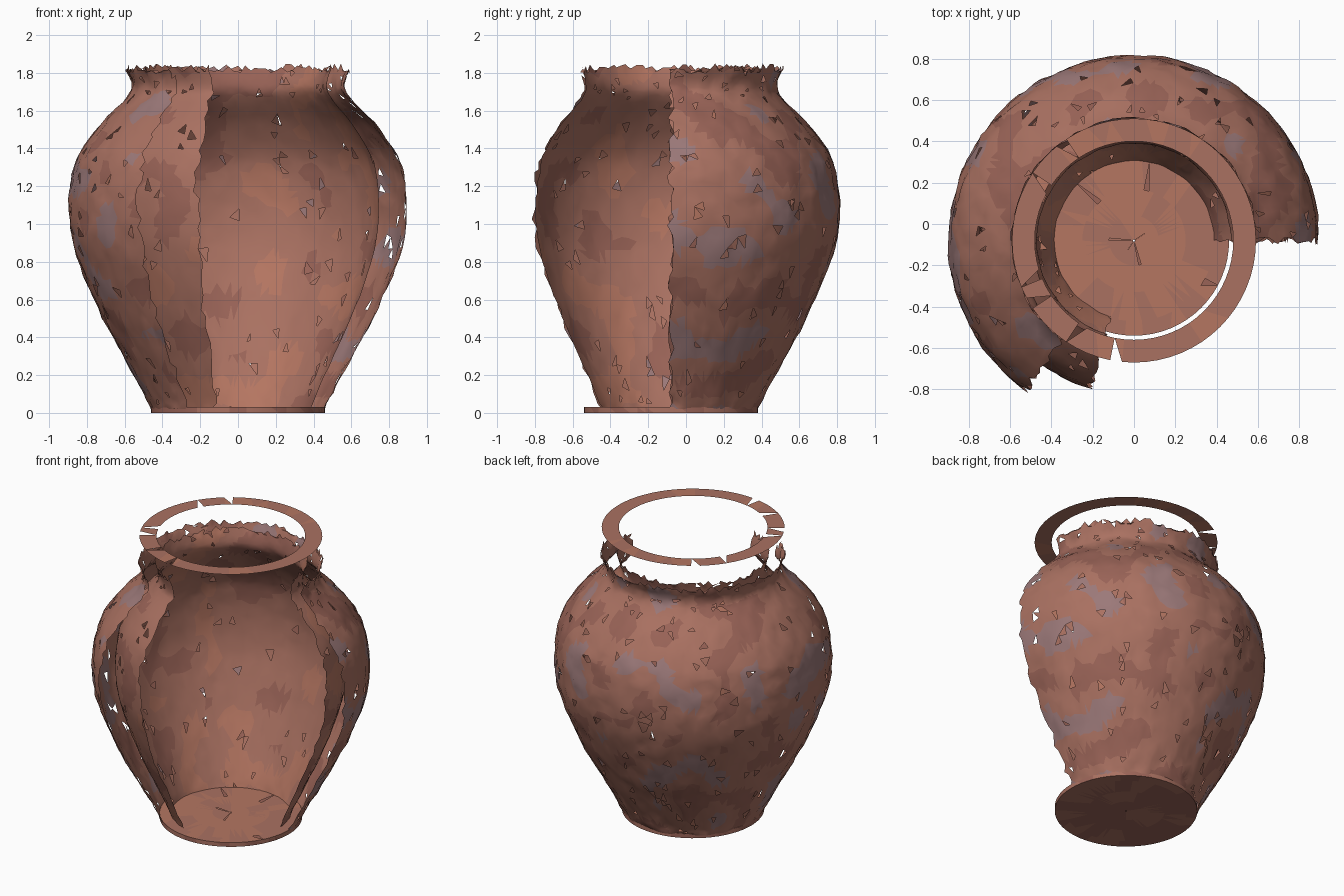
import bpy, bmesh, math, random
from mathutils import Vector, noise

if "Cube" in bpy.data.objects:
    bpy.data.objects.remove(bpy.data.objects["Cube"])

random.seed(4)
CY = -0.08  # axis of the pot, offset because the front is broken away


def mat(name, c):
    m = bpy.data.materials.new(name)
    m.diffuse_color = (*c, 1)
    m.use_nodes = True
    m.node_tree.nodes["Principled BSDF"].inputs["Base Color"].default_value = m.diffuse_color
    return m


CLAY = mat("clay", (0.40, 0.165, 0.12))
DARK = mat("dark_clay", (0.32, 0.125, 0.095))
BLUE = mat("blue_glaze", (0.33, 0.19, 0.19))
WARM = mat("warm_clay", (0.46, 0.18, 0.12))

# wall profile (radius, height)
PROFILE = [(0.46, 0.02), (0.50, 0.10), (0.61, 0.30), (0.72, 0.50), (0.81, 0.70),
           (0.88, 0.90), (0.90, 1.08), (0.885, 1.25), (0.84, 1.38), (0.73, 1.53),
           (0.60, 1.66), (0.565, 1.73), (0.595, 1.83)]


def on_profile(t):
    """Catmull-Rom point on the profile, t in 0..len-1."""
    n = len(PROFILE) - 1
    t = min(max(t, 0), n)
    i = min(int(t), n - 1)
    u = t - i
    p = [Vector(PROFILE[min(max(k, 0), n)]) for k in (i - 1, i, i + 1, i + 2)]
    return 0.5 * (2 * p[1] + (p[2] - p[0]) * u + (2 * p[0] - 5 * p[1] + 4 * p[2] - p[3]) * u * u
                  + (3 * p[1] - p[0] - 3 * p[2] + p[3]) * u ** 3)


def finish(bm, name, mats, holes):
    """Triangulate, chip small holes, tint by noise and shade smooth."""
    bmesh.ops.triangulate(bm, faces=bm.faces[:])
    gone = [f for f in bm.faces if random.random() < holes]
    bmesh.ops.delete(bm, geom=gone, context='FACES')
    for f in bm.faces:
        f.smooth = True
        v = noise.noise(f.calc_center_median() * 4)
        f.material_index = 0 if abs(v) < 0.28 else (1 if v > 0 else len(mats) - 1)
    me = bpy.data.meshes.new(name)
    bm.to_mesh(me)
    bm.free()
    for m in mats:
        me.materials.append(m)
    ob = bpy.data.objects.new(name, me)
    bpy.context.collection.objects.link(ob)
    return ob


def shell(name, scale, a0, a1, segs, rows, relief, mats, holes):
    """Broken wall swept from angle a0 to a1 with ragged edges."""
    bm = bmesh.new()
    n = len(PROFILE) - 1
    grid = []
    for j in range(rows + 1):
        row = []
        for i in range(segs + 1):
            ragged = 0.35 if 0 < i < segs else 0.5
            a = math.radians(a0 + (a1 - a0) * (i + random.uniform(-ragged, ragged)) / segs)
            dj = random.uniform(-0.3, 0.3) if 0 < j < rows else 0
            r, z = on_profile((j + dj) * n / rows)
            if j == rows:
                z += random.uniform(-0.035, 0.02)
            r *= scale
            p = Vector((r * math.cos(a), r * math.sin(a), z))
            r += relief * noise.noise(p * 14)
            row.append(bm.verts.new((r * math.cos(a), CY + r * math.sin(a), z)))
        grid.append(row)
    for j in range(rows):
        for i in range(segs):
            bm.faces.new((grid[j][i], grid[j][i + 1], grid[j + 1][i + 1], grid[j + 1][i]))
    return finish(bm, name, mats, holes)


def annulus(bm, r0, z0, r1, z1, segs=64):
    """Band of quads between two circles."""
    def circle(r, z):
        return [bm.verts.new((r * math.cos(k * math.tau / segs),
                              CY + r * math.sin(k * math.tau / segs), z)) for k in range(segs)]
    a, b = circle(r0, z0), circle(r1, z1)
    for k in range(segs):
        q = (k + 1) % segs
        bm.faces.new((a[k], a[q], b[q], b[k]))


# walls: outer skin and inner skin
shell("outer_wall", 0.995, 0, 234, 80, 44, 0.012, [CLAY, DARK, BLUE], 0.022)
shell("inner_wall", 0.83, 0, 253, 74, 40, 0.006, [CLAY, WARM, DARK], 0.022)

# flat rim ring floating above the broken neck
bm = bmesh.new()
annulus(bm, 0.59, 2.0, 0.48, 2.0)
finish(bm, "rim_ring", [CLAY, WARM], 0.02)

# base slab: underside, edge and floor
bm = bmesh.new()
for r0, r1 in ((0.46, 0.39), (0.39, 0.25), (0.25, 0.12), (0.12, 0.005)):
    annulus(bm, r1, 0.0, r0, 0.0)
annulus(bm, 0.46, 0.0, 0.46, 0.03)
finish(bm, "base_underside", [DARK, CLAY], 0.0)

bm = bmesh.new()
for r0, r1 in ((0.46, 0.39), (0.39, 0.25), (0.25, 0.12), (0.12, 0.005)):
    annulus(bm, r0, 0.03, r1, 0.03)
finish(bm, "base_floor", [WARM, CLAY], 0.01)

for ob in bpy.data.objects:
    ob.select_set(True)
    bpy.context.view_layer.objects.active = ob
bpy.ops.object.shade_smooth_by_angle(angle=math.radians(40))
